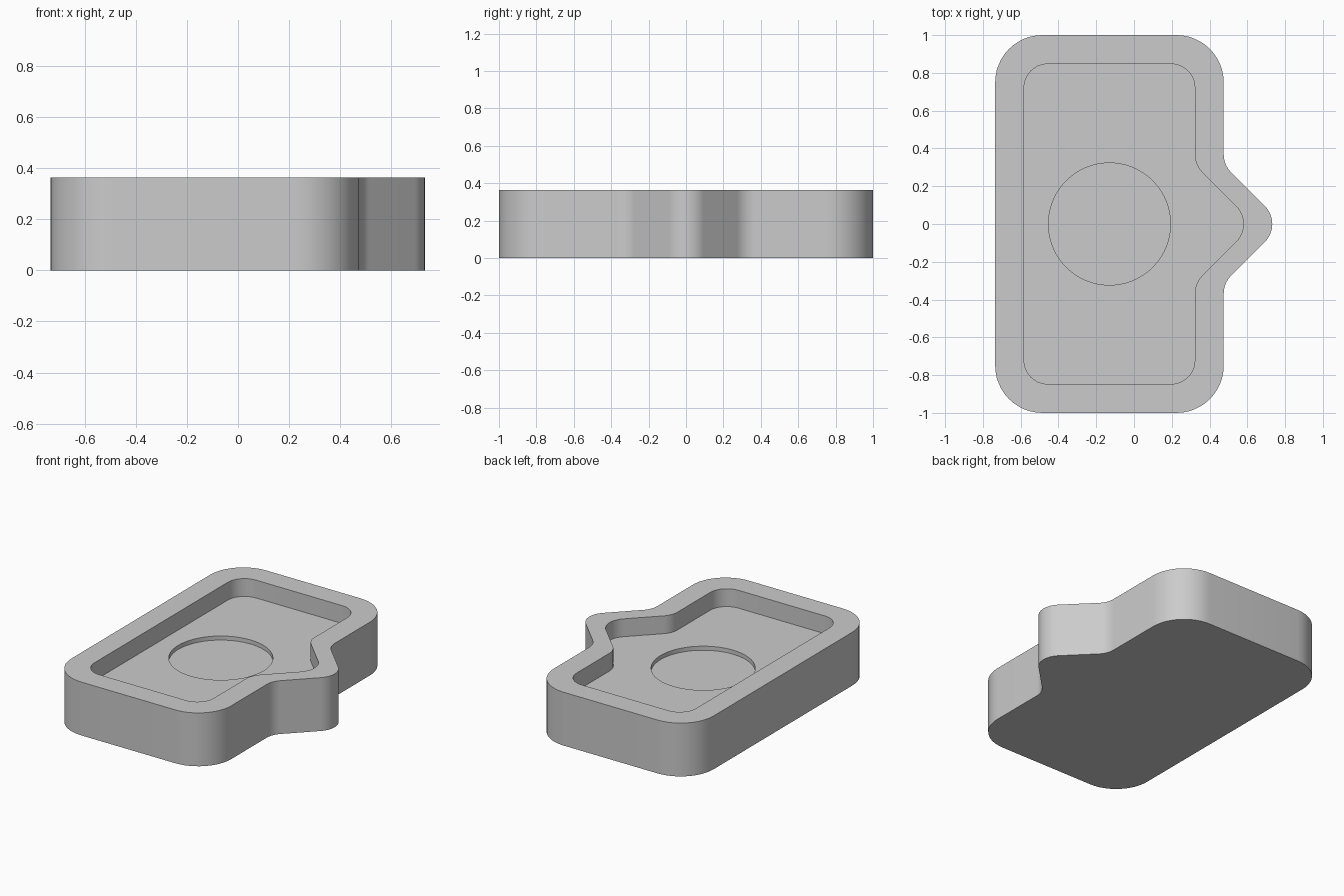
import bpy, bmesh, math
from mathutils import Vector

cube = bpy.data.objects.get("Cube")
if cube:
    bpy.data.objects.remove(cube, do_unlink=True)

HEIGHT, POCKET_Z, RECESS_Z = 0.365, 0.243, 0.215
LEFT, RIGHT = -0.735, 0.475
WALL = 0.153


def rounded(corners, steps=12):
    """Counter-clockwise outline with every (x, y, radius) corner filleted."""
    out = []
    for i, (x, y, r) in enumerate(corners):
        p = Vector((x, y))
        a = (Vector(corners[i - 1][:2]) - p).normalized()
        b = (Vector(corners[(i + 1) % len(corners)][:2]) - p).normalized()
        half = a.angle(b) / 2
        t = r / math.tan(half)
        centre = p + (a + b).normalized() * (r / math.sin(half))
        start, end = p + a * t - centre, p + b * t - centre
        sweep = start.angle_signed(end)   # clockwise positive
        for k in range(steps + 1):
            ang = -sweep * k / steps
            c, s = math.cos(ang), math.sin(ang)
            out.append(centre + Vector((start.x * c - start.y * s,
                                        start.x * s + start.y * c)))
    return out


def tray_outline(left, right, half_length, corner_r):
    """Rounded rectangle with a pointed nose on the +x side."""
    nose, r = 0.313, 0.135
    upper = [(right + nose, 0, r), (right, nose, r),
             (right, half_length, corner_r), (left, half_length, corner_r)]
    lower = [(x, -y, rr) for x, y, rr in reversed(upper[1:])]
    return rounded(upper + lower)


bm = bmesh.new()


def ring(points, z):
    verts = [bm.verts.new((p.x, p.y, z)) for p in points]
    edges = [bm.edges.new((v, verts[i - 1])) for i, v in enumerate(verts)]
    return verts, edges


def wall(a, b):
    for i in range(len(a[0])):
        bm.faces.new((a[0][i - 1], a[0][i], b[0][i], b[0][i - 1]))


def flat(*rings):
    bmesh.ops.triangle_fill(bm, use_beauty=True, use_dissolve=False,
                            edges=[e for r in rings for e in r[1]])


outer = tray_outline(LEFT, RIGHT, 1.0, 0.25)
inner = tray_outline(LEFT + WALL, RIGHT - WALL, 1.0 - WALL, 0.125)
mid = (LEFT + RIGHT) / 2
circle = [Vector((mid + 0.323 * math.cos(k * math.tau / 96),
                  0.323 * math.sin(k * math.tau / 96))) for k in range(96)]

# Outer shell, pocket and round recess
base, rim_out = ring(outer, 0), ring(outer, HEIGHT)
rim_in, floor = ring(inner, HEIGHT), ring(inner, POCKET_Z)
lip, bottom = ring(circle, POCKET_Z), ring(circle, RECESS_Z)
wall(base, rim_out)
wall(rim_in, floor)
wall(lip, bottom)
flat(base)
flat(rim_out, rim_in)
flat(floor, lip)
flat(bottom)
bmesh.ops.recalc_face_normals(bm, faces=bm.faces[:])

mesh = bpy.data.meshes.new("tray")
bm.to_mesh(mesh)
bm.free()
tray = bpy.data.objects.new("tray", mesh)
bpy.context.collection.objects.link(tray)

# Plain grey finish
grey = bpy.data.materials.new("light_grey")
grey.use_nodes = True
colour = (0.6, 0.6, 0.6, 1)
grey.diffuse_color = colour
grey.node_tree.nodes["Principled BSDF"].inputs["Base Color"].default_value = colour
mesh.materials.append(grey)

bpy.context.view_layer.objects.active = tray
tray.select_set(True)
bpy.ops.object.shade_smooth_by_angle(angle=math.radians(30))
